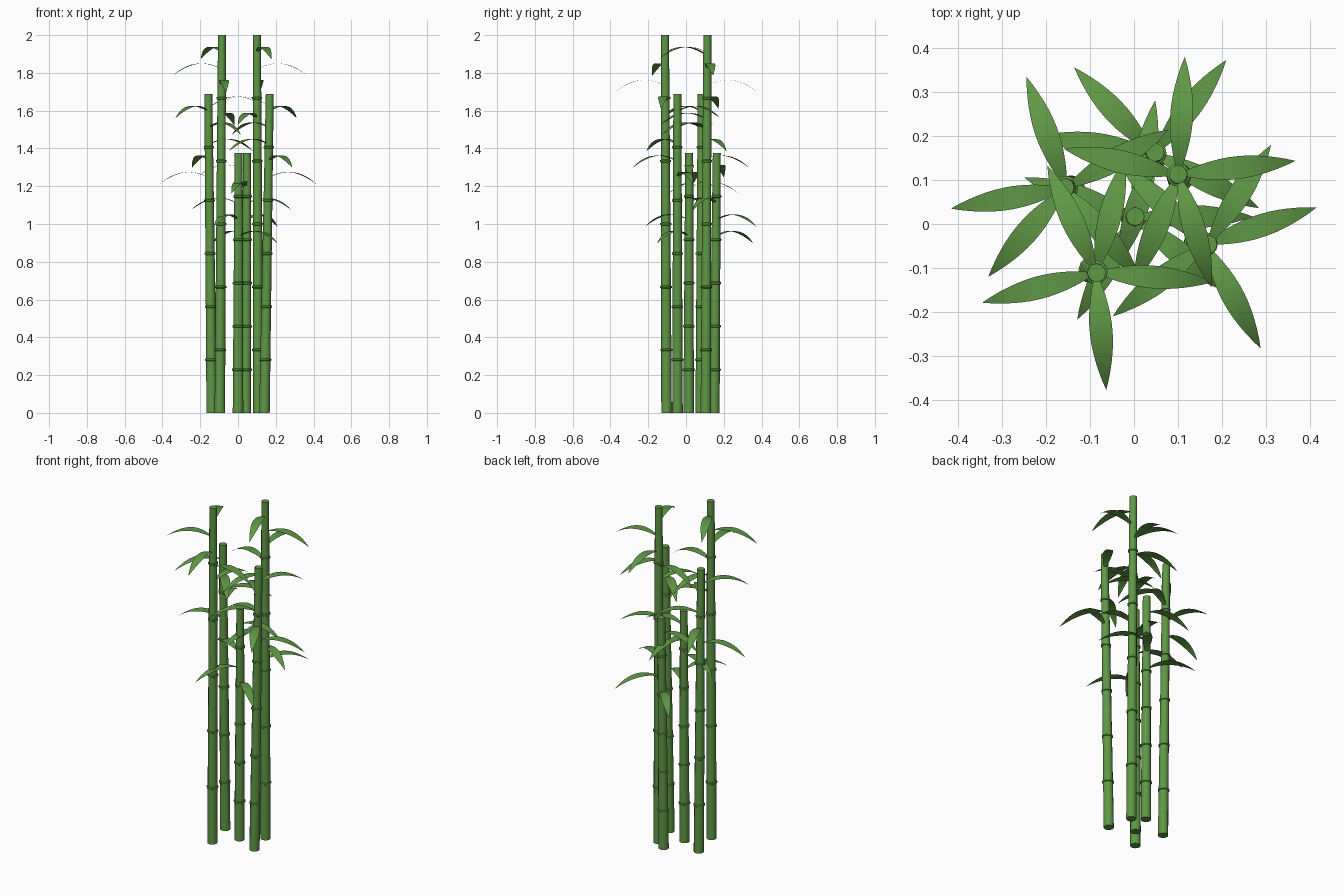
import bpy, bmesh, math
from mathutils import Vector

if "Cube" in bpy.data.objects:
    bpy.data.objects.remove(bpy.data.objects["Cube"])

green = bpy.data.materials.new("bamboo_green")
green.diffuse_color = (0.115, 0.314, 0.061, 1)
green.use_nodes = True
green.node_tree.nodes["Principled BSDF"].inputs["Base Color"].default_value = green.diffuse_color

SIDES, SEGMENTS = 12, 6
R_BASE, R_TOP = 0.028, 0.021

# (base x, y), (top x, y) of each stalk
stalks = [
    ((0.000, 0.014), (0.003, 0.017)),
    ((0.140, -0.045), (0.168, -0.046)),
    ((-0.096, -0.103), (-0.085, -0.111)),
    ((0.042, 0.150), (0.048, 0.163)),
    ((-0.139, 0.078), (-0.157, 0.083)),
    ((0.107, 0.105), (0.100, 0.113)),
]


def finish(bm, name):
    bmesh.ops.recalc_face_normals(bm, faces=bm.faces)
    mesh = bpy.data.meshes.new(name)
    bm.to_mesh(mesh)
    bm.free()
    mesh.materials.append(green)
    ob = bpy.data.objects.new(name, mesh)
    bpy.context.collection.objects.link(ob)
    bpy.ops.object.select_all(action='DESELECT')
    ob.select_set(True)
    bpy.context.view_layer.objects.active = ob
    bpy.ops.object.shade_smooth_by_angle(angle=math.radians(40))


def stalk(name, base, top, height):
    # tapered, leaning cane with a raised ring at every joint
    profile = [(0, 0)]
    for i in range(1, SEGMENTS):
        z = height * i / SEGMENTS
        profile += [(z - 0.007, 0), (z - 0.004, 0.005), (z + 0.004, 0.005), (z + 0.007, 0)]
    profile.append((height, 0))
    bm = bmesh.new()
    rings = []
    for z, extra in profile:
        t = z / height
        c = base.lerp(top, t)
        r = R_BASE + (R_TOP - R_BASE) * t + extra
        rings.append([bm.verts.new((c.x + r * math.cos(a), c.y + r * math.sin(a), z))
                      for a in (2 * math.pi * k / SIDES for k in range(SIDES))])
    for lo, hi in zip(rings, rings[1:]):
        for k in range(SIDES):
            n = (k + 1) % SIDES
            bm.faces.new((lo[k], lo[n], hi[n], hi[k]))
    bm.faces.new(rings[0][::-1])
    bm.faces.new(rings[-1])
    finish(bm, name)


def leaf(name, root, angle, length=0.268, width=0.052, steps=12):
    # thin pointed blade that arches up and then droops
    out = Vector((math.cos(angle), math.sin(angle), 0))
    side = Vector((-out.y, out.x, 0))
    bm = bmesh.new()
    rows = []
    for i in range(steps + 1):
        t = i / steps
        p = root + out * (0.012 + (length - 0.012) * t)
        p.z += 0.13 * t - 0.17 * t * t
        w = width / 2 * math.sin(math.pi * (0.06 + 0.94 * t)) ** 0.9 if i < steps else 0
        rows.append([bm.verts.new(p)] if w == 0 else
                    [bm.verts.new(p - side * w), bm.verts.new(p + side * w)])
    for a, b in zip(rows, rows[1:]):
        bm.faces.new([a[1], a[0]] + b)
    finish(bm, name)


# six canes in three heights, five leaves spiralling down from each top
for k, (b, t) in enumerate(stalks):
    height = 1.375 + 0.3125 * (k % 3)
    base, top = Vector((*b, 0)), Vector((*t, height))
    stalk(f"stalk_{k + 1}", base, top, height)
    for i in range(5):
        z = height - 0.0875 * (i + 1)
        leaf(f"leaf_{k + 1}_{i + 1}", base.lerp(top, z / height), k + 1.4 * i)
